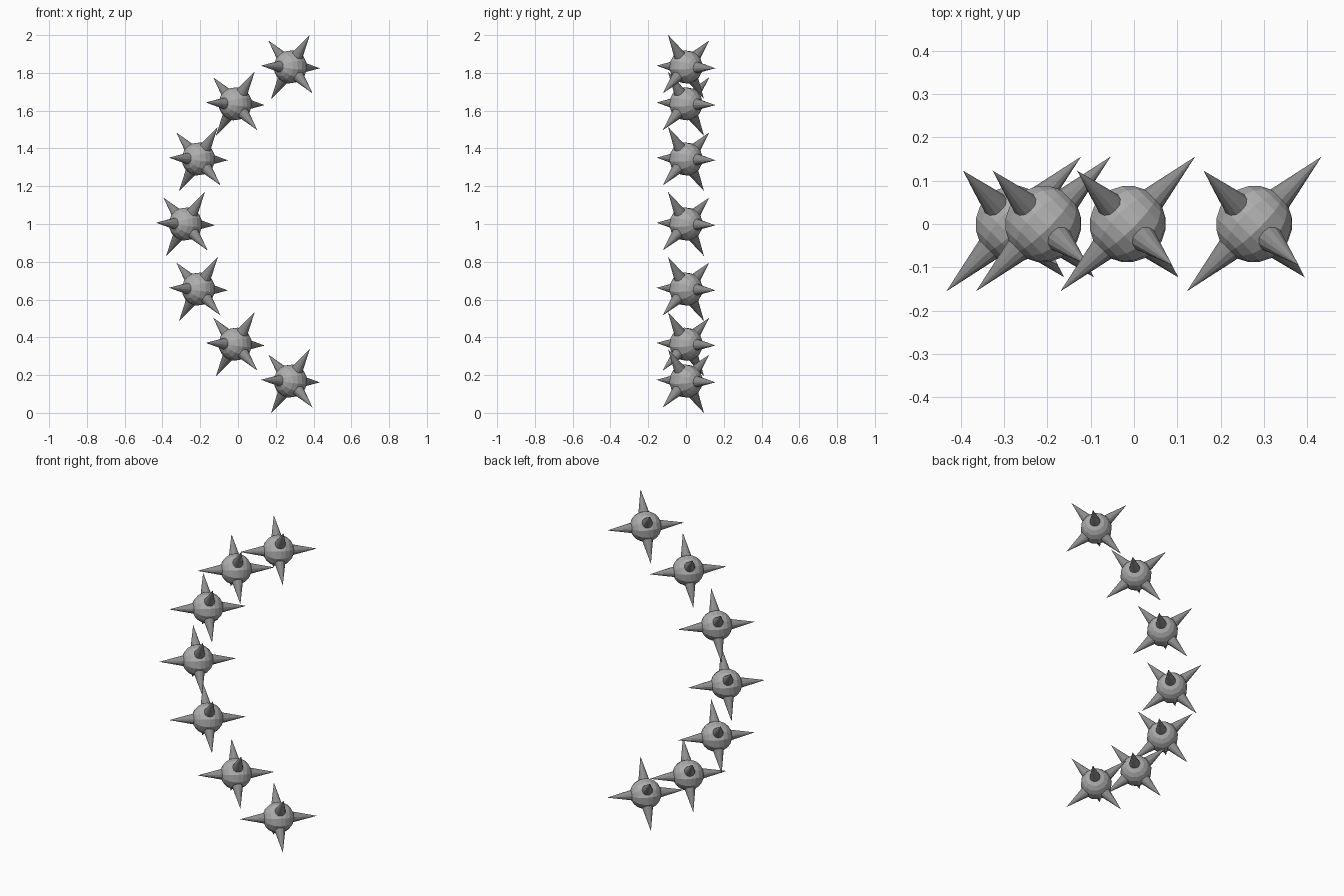
import bpy, bmesh, math
from mathutils import Matrix, Vector, Euler

if "Cube" in bpy.data.objects:
    bpy.data.objects.remove(bpy.data.objects["Cube"])

ARC_R = 0.90        # radius of the arc the balls sit on
ARC_X = 0.622       # arc centre, x
BALL_R = 0.089
SPIKE_TIP = 0.22    # tip distance from ball centre
SPIKE_BASE = 0.07
TILT = Euler((math.radians(39.5), math.radians(1.8), math.radians(45)), 'XYZ').to_matrix().to_4x4()


def material(name, v):
    m = bpy.data.materials.new(name)
    m.diffuse_color = (v, v, v, 1)
    m.use_nodes = True
    m.node_tree.nodes["Principled BSDF"].inputs["Base Color"].default_value = m.diffuse_color
    return m


ball_mat = material("light_grey", 0.42)
spike_mat = material("mid_grey", 0.27)


def make_mesh(name, build, mat):
    bm = bmesh.new()
    build(bm)
    me = bpy.data.meshes.new(name)
    bm.to_mesh(me)
    bm.free()
    me.materials.append(mat)
    return me


# faceted ball with its poles under a pair of spikes
def build_ball(bm):
    bmesh.ops.create_uvsphere(bm, u_segments=12, v_segments=10, radius=BALL_R,
                              matrix=Matrix.Rotation(math.pi / 2, 4, 'Y'))


# six cones, one along each direction of the three axes
def build_spikes(bm):
    length = SPIKE_TIP - SPIKE_BASE
    for axis in range(3):
        for sign in (-1, 1):
            d = Vector((0, 0, 0))
            d[axis] = sign
            turn = Vector((0, 0, 1)).rotation_difference(d).to_matrix().to_4x4()
            place = Matrix.Translation(d * (SPIKE_BASE + length / 2)) @ turn
            bmesh.ops.create_cone(bm, cap_ends=True, segments=12, radius1=0.033,
                                  radius2=0, depth=length, matrix=place)


ball_mesh = make_mesh("ball", build_ball, ball_mat)
spike_mesh = make_mesh("spikes", build_spikes, spike_mat)

# seven identical spiked balls along the arc
for i in range(-3, 4):
    a = math.radians(22.5 * i)
    pos = Vector((ARC_X - ARC_R * math.cos(a), 0, 1 + ARC_R * math.sin(a)))
    for name, me in (("ball", ball_mesh), ("spikes", spike_mesh)):
        ob = bpy.data.objects.new(f"{name}_{i + 4}", me)
        ob.matrix_world = Matrix.Translation(pos) @ TILT
        bpy.context.collection.objects.link(ob)
